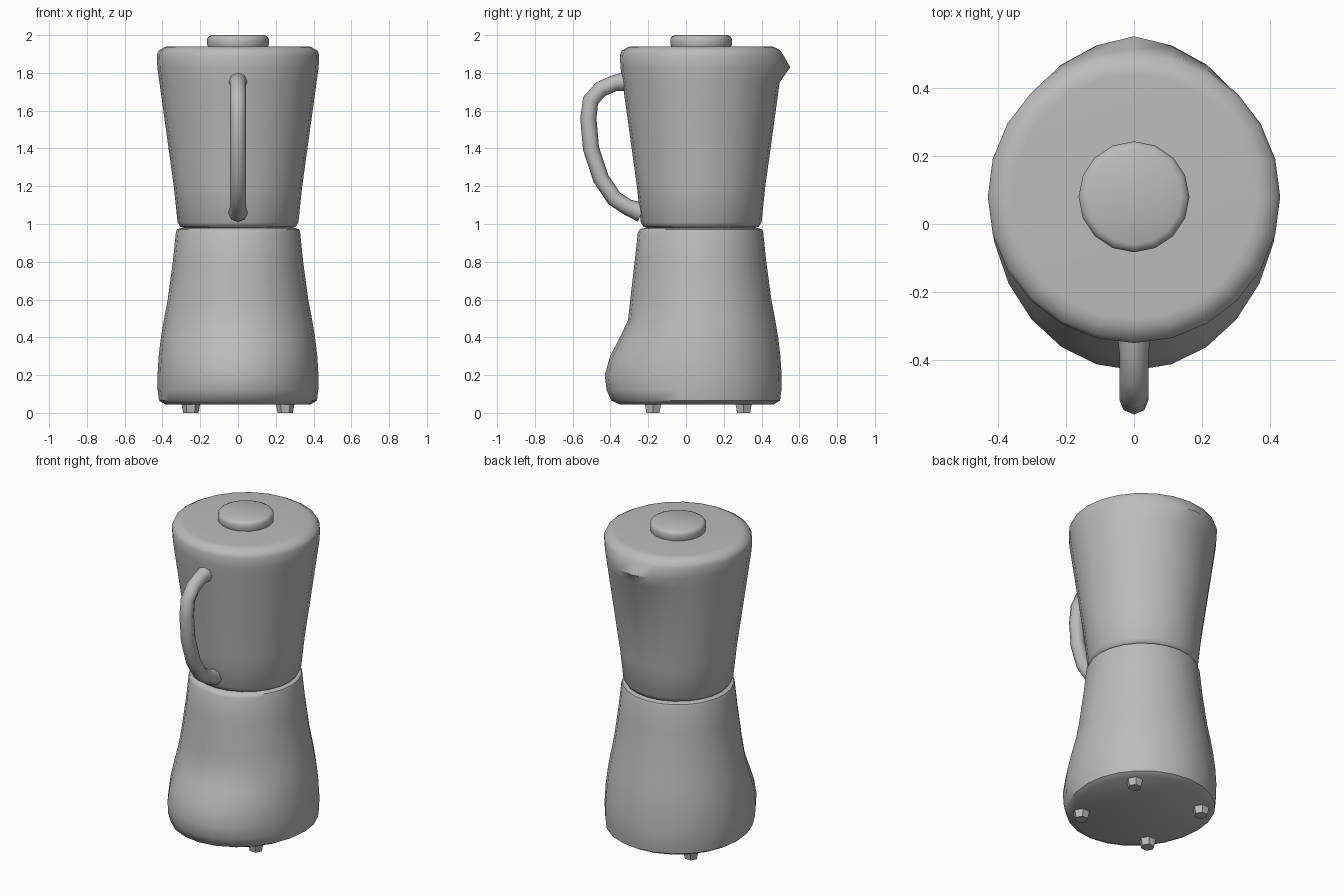
import bpy, bmesh, math

cube = bpy.data.objects.get("Cube")
if cube:
    bpy.data.objects.remove(cube)

grey = bpy.data.materials.new("plain_grey")
grey.use_nodes = True
colour = (0.5, 0.5, 0.5, 1)
grey.diffuse_color = colour
grey.node_tree.nodes["Principled BSDF"].inputs["Base Color"].default_value = colour

AXIS_Y = 0.08


def finish(obj, angle=50):
    obj.data.materials.append(grey)
    bpy.ops.object.select_all(action='DESELECT')
    obj.select_set(True)
    bpy.context.view_layer.objects.active = obj
    bpy.ops.object.shade_smooth_by_angle(angle=math.radians(angle))


def lathe(name, profile, sides, shape=None, centre=(0, AXIS_Y), angle=50):
    """Stack rings of (radius, z, extra) and cap both ends."""
    bm = bmesh.new()
    rings = []
    for r, z, extra in profile:
        ring = []
        for i in range(sides):
            a = math.tau * i / sides
            x, y = r * math.cos(a), r * math.sin(a)
            if shape:
                x, y = shape(x, y, r, extra)
            ring.append(bm.verts.new((centre[0] + x, centre[1] + y, z)))
        rings.append(ring)
    for low, high in zip(rings, rings[1:]):
        for i in range(sides):
            j = (i + 1) % sides
            bm.faces.new((low[i], low[j], high[j], high[i]))
    bm.faces.new(rings[0][::-1])
    bm.faces.new(rings[-1])
    mesh = bpy.data.meshes.new(name)
    bm.to_mesh(mesh)
    bm.free()
    obj = bpy.data.objects.new(name, mesh)
    bpy.context.collection.objects.link(obj)
    finish(obj, angle)
    return obj


def front_bulge(x, y, r, front):
    return x, y * front / r if y < 0 else y


def back_spout(x, y, r, push):
    if y > 0 and abs(x) < 0.3:
        y += push * (1 - abs(x) / 0.3) ** 0.7
    return x, y


# Motor base: the third value is the depth of the front half
lathe("motor_base", [
    (0.385, 0.045, 0.43), (0.418, 0.065, 0.475), (0.425, 0.12, 0.5),
    (0.426, 0.2, 0.51), (0.42, 0.3, 0.482), (0.408, 0.4, 0.43),
    (0.393, 0.49, 0.387), (0.372, 0.6, 0.375), (0.345, 0.8, 0.352),
    (0.329, 0.955, 0.335), (0.323, 0.972, 0.325), (0.295, 0.98, 0.295)],
    24, front_bulge)

# Jar with its lid: the third value pushes the rim out into a spout
lathe("jar", [
    (0.27, 0.975, 0), (0.305, 0.985, 0), (0.32, 1.01, 0), (0.34, 1.2, 0),
    (0.416, 1.75, 0), (0.427, 1.83, 0.045), (0.43, 1.895, 0.005),
    (0.42, 1.918, 0), (0.385, 1.938, 0), (0.36, 1.94, 0)],
    24, back_spout)

# Filler cap
lathe("lid_cap", [
    (0.155, 1.93, 0), (0.163, 1.95, 0), (0.163, 1.978, 0),
    (0.157, 1.992, 0), (0.14, 2.0, 0)], 16)

# Handle
path = [(-0.31, 1.755), (-0.38, 1.745), (-0.45, 1.715), (-0.505, 1.655),
        (-0.517, 1.56), (-0.503, 1.4), (-0.45, 1.24), (-0.38, 1.135),
        (-0.31, 1.09), (-0.235, 1.06)]
curve = bpy.data.curves.new("handle", 'CURVE')
curve.dimensions = '3D'
curve.bevel_depth = 0.043
curve.bevel_resolution = 2
curve.use_fill_caps = True
spline = curve.splines.new('POLY')
spline.points.add(len(path) - 1)
for point, (y, z) in zip(spline.points, path):
    point.co = (0, y, z, 1)
for end in (0, -1):
    spline.points[end].radius = 1.2
handle_curve = bpy.data.objects.new("handle_curve", curve)
bpy.context.collection.objects.link(handle_curve)
bpy.context.view_layer.update()
handle_mesh = bpy.data.meshes.new_from_object(
    handle_curve.evaluated_get(bpy.context.evaluated_depsgraph_get()))
bpy.data.objects.remove(handle_curve)
handle = bpy.data.objects.new("handle", handle_mesh)
bpy.context.collection.objects.link(handle)
finish(handle)

# Feet
for side, x in (("right", -0.25), ("left", 0.25)):
    for end, y in (("front", -0.175), ("back", 0.305)):
        lathe(f"{end}_{side}_foot", [(0.04, 0, 0), (0.05, 0.05, 0)], 6,
              centre=(x, y), angle=30)
